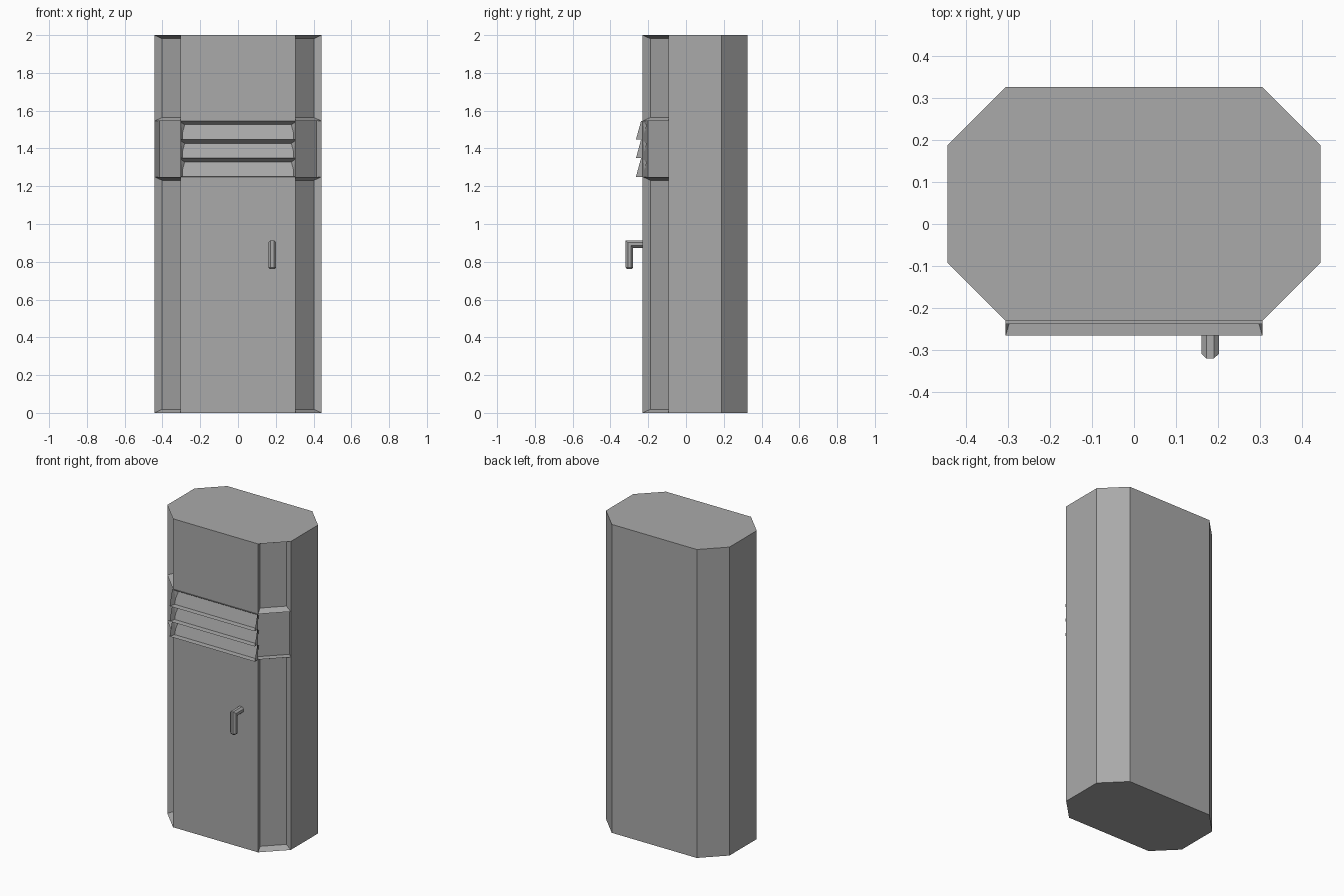
import bpy, bmesh
from math import pi, cos, sin
from mathutils import Vector

cube = bpy.data.objects.get("Cube")
if cube:
    bpy.data.objects.remove(cube, do_unlink=True)

GREY = (0.4, 0.4, 0.4, 1)
grey = bpy.data.materials.new("grey metal")
grey.use_nodes = True
grey.diffuse_color = GREY
grey.node_tree.nodes["Principled BSDF"].inputs["Base Color"].default_value = GREY

FRONT, HALF = -0.23, 0.305          # front plane and half width of the door
BAND = (1.25, 1.545)                # height range of the vent band


def finish(name, bm):
    mesh = bpy.data.meshes.new(name)
    bm.to_mesh(mesh)
    bm.free()
    mesh.materials.append(grey)
    obj = bpy.data.objects.new(name, mesh)
    bpy.context.collection.objects.link(obj)
    return obj


def prism(bm, points, offset):
    """Extrude a planar outline along an offset and face it outward."""
    base = bm.faces.new([bm.verts.new(p) for p in points])
    ext = bmesh.ops.extrude_face_region(bm, geom=[base], use_keep_orig=True)
    moved = [v for v in ext["geom"] if isinstance(v, bmesh.types.BMVert)]
    bmesh.ops.translate(bm, verts=moved, vec=offset)
    bmesh.ops.recalc_face_normals(bm, faces=bm.faces)
    bm.normal_update()


# Cabinet body with chamfered corners
bm = bmesh.new()
half = [(HALF, FRONT), (0.443, -0.092), (0.443, 0.187), (HALF, 0.325)]
outline = half + [(-x, y) for x, y in reversed(half)]
prism(bm, [(x, y, 0) for x, y in outline], (0, 0, 2))

# Split the door and front chamfers at the vent band
for z in BAND:
    faces = [f for f in bm.faces if f.normal.y < -0.5]
    parts = set(faces) | {e for f in faces for e in f.edges} | {v for f in faces for v in f.verts}
    bmesh.ops.bisect_plane(bm, geom=list(parts), plane_co=(0, 0, z), plane_no=(0, 0, 1))
bm.normal_update()


def in_band(f):
    return BAND[0] < f.calc_center_median().z < BAND[1]


# Sunken chamfer panels, recessed band corners, opening behind the vents
chamfers = [f for f in bm.faces if -0.9 < f.normal.y < -0.5]
opening = [f for f in bm.faces if f.normal.y < -0.9 and in_band(f)]
framed = [f for f in chamfers if not in_band(f)]
plain = [f for f in chamfers if in_band(f)]
bmesh.ops.inset_individual(bm, faces=framed, thickness=0.027, depth=-0.04)
bmesh.ops.inset_individual(bm, faces=plain, thickness=0, depth=-0.04)
bmesh.ops.delete(bm, geom=opening, context="FACES_ONLY")
finish("locker_body", bm)

# Sloped vent slats with deep slots
step = (BAND[1] - BAND[0]) / 3
for i in range(3):
    low = BAND[0] + i * step
    high = low + step
    bm = bmesh.new()
    side = [(FRONT, low), (-0.265, low), (-0.238, high), (FRONT, high)]
    prism(bm, [(-HALF, y, z) for y, z in side], (2 * HALF, 0, 0))
    back = [f for f in bm.faces if f.normal.y > 0.9]
    slope = [f for f in bm.faces if f.normal.y < -0.9]
    bmesh.ops.delete(bm, geom=back, context="FACES_ONLY")
    bmesh.ops.inset_individual(bm, faces=slope, thickness=0.015, depth=-0.035)
    finish(f"vent_slat_{i + 1}", bm)

# Bent octagonal door handle
bm = bmesh.new()
section = [(0.0225 * cos(a), 0.0215 * sin(a)) for a in (pi / 8 + k * pi / 4 for k in range(8))]
X, Y, Z = 0.181, -0.3, 0.894
rings = [
    [(X + u, FRONT, Z + v) for u, v in section],
    [(X + u, Y - v, Z + v) for u, v in section],
    [(X + u, Y - v, 0.77) for u, v in section],
    [(X + u * 0.65, Y - v * 0.65, 0.762) for u, v in section],
]
rings = [[bm.verts.new(Vector(p)) for p in ring] for ring in rings]
for a, b in zip(rings, rings[1:]):
    for k in range(8):
        n = (k + 1) % 8
        bm.faces.new((a[k], a[n], b[n], b[k]))
bm.faces.new(rings[0])
bm.faces.new(rings[-1])
bmesh.ops.recalc_face_normals(bm, faces=bm.faces)
finish("door_handle", bm)
